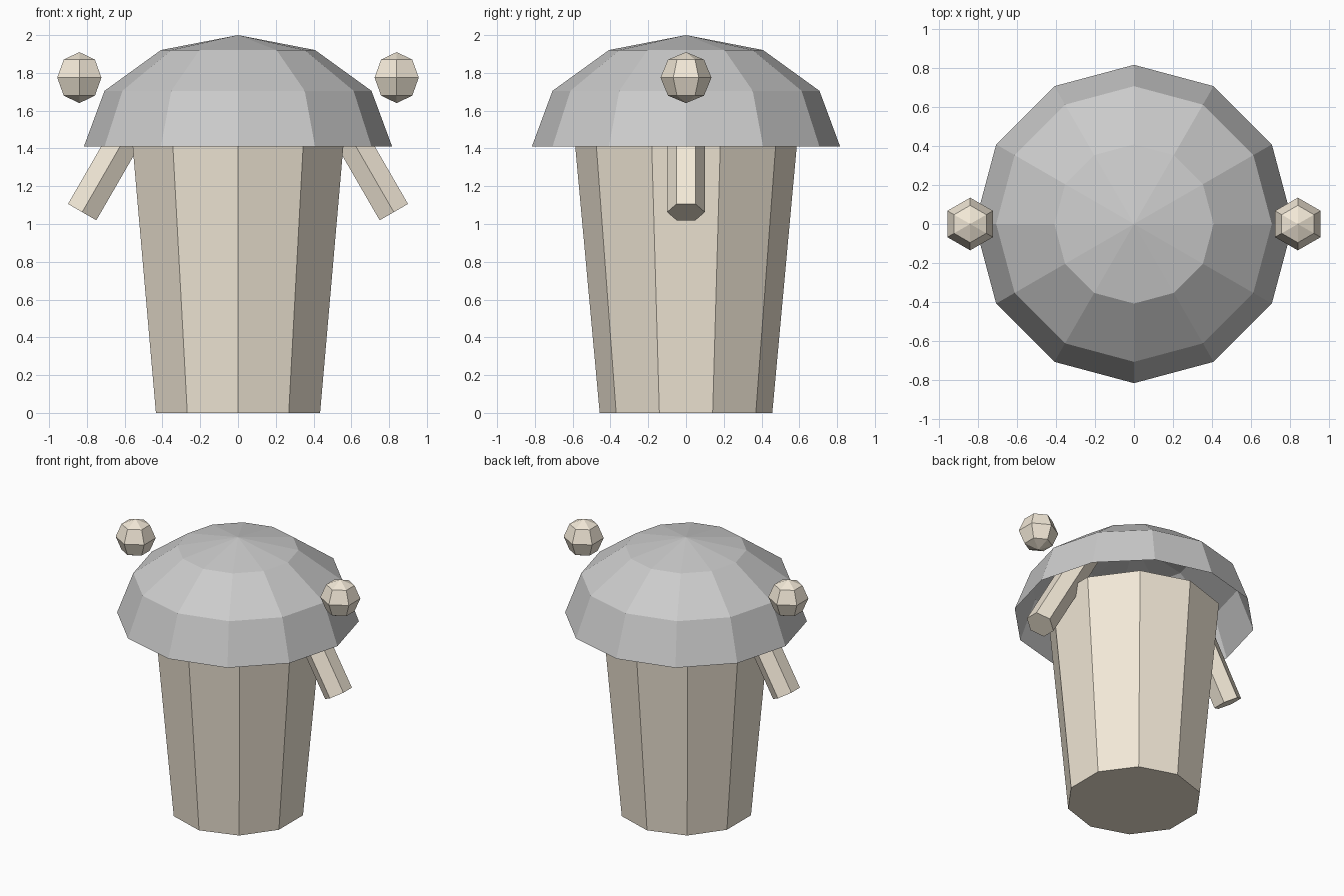
import bpy, bmesh
from math import sin, cos, pi, radians
from mathutils import Matrix

if "Cube" in bpy.data.objects:
    bpy.data.objects.remove(bpy.data.objects["Cube"])

cream = bpy.data.materials.new("cream")
cream.diffuse_color = (0.89, 0.81, 0.68, 1)
cream.use_nodes = True
cream.node_tree.nodes["Principled BSDF"].inputs["Base Color"].default_value = cream.diffuse_color


def lathe(name, profile, sides, matrix=Matrix(), mat=None, caps=True):
    """Revolve (radius, z) points, listed bottom to top, into a faceted solid."""
    bm = bmesh.new()
    rings = []
    for r, z in profile:
        n = sides if r > 1e-5 else 1
        rings.append([bm.verts.new((-r * sin(2 * pi * i / sides),
                                    r * cos(2 * pi * i / sides), z)) for i in range(n)])
    for a, b in zip(rings, rings[1:]):
        for i in range(sides):
            j = (i + 1) % sides
            quad = [a[i % len(a)], a[j % len(a)], b[j % len(b)], b[i % len(b)]]
            bm.faces.new(list(dict.fromkeys(quad)))
    if caps:
        if len(rings[0]) > 1:
            bm.faces.new(rings[0][::-1])
        if len(rings[-1]) > 1:
            bm.faces.new(rings[-1])
    mesh = bpy.data.meshes.new(name)
    bm.to_mesh(mesh)
    bm.free()
    if mat:
        mesh.materials.append(mat)
    ob = bpy.data.objects.new(name, mesh)
    ob.matrix_world = matrix
    bpy.context.collection.objects.link(ob)
    return ob


# Tapered ten-sided stem
lathe("stem", [(0.457, 0), (0.59, 1.45)], 10, mat=cream)

# Open, flattened half-dome cap
dome = [(0.816 * cos(k * pi / 6), 1.41 + 0.59 * sin(k * pi / 6)) for k in range(4)]
lathe("cap", dome, 12, caps=False)

# Slanted arms and the round hands floating above them
ball = [(0.135 * cos(k * pi / 4), 0.135 * sin(k * pi / 4)) for k in range(-2, 3)]
for side, s in (("right", 1), ("left", -1)):
    place = Matrix.Translation((0.62 * s, 0, 1.418)) @ Matrix.Rotation(radians(-30 * s), 4, 'Y')
    lathe("arm_" + side, [(0.1, -0.41), (0.1, 0.41)], 6, place, cream)
    lathe("hand_" + side, ball, 6, Matrix.Translation((0.84 * s, 0, 1.775)), cream)
